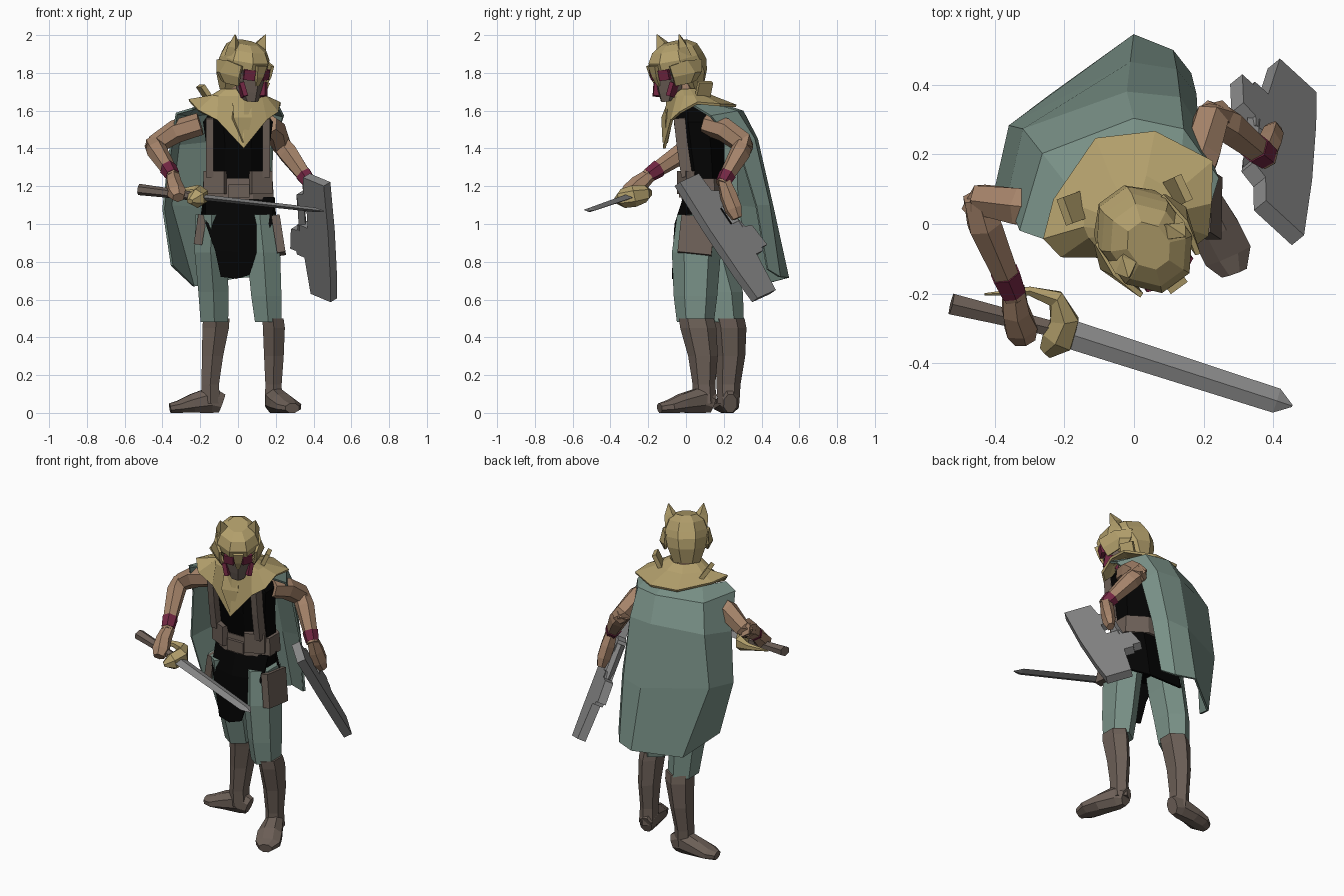
import bpy, bmesh
from math import pi, cos, sin, radians
from mathutils import Vector, Matrix

def colour(name, rgb):
    m = bpy.data.materials.new(name)
    m.diffuse_color = (*rgb, 1)
    return m

TEAL = colour("teal", (0.19, 0.28, 0.24))
GOLD = colour("gold", (0.45, 0.35, 0.15))
BROWN = colour("brown", (0.15, 0.115, 0.095))
SKIN = colour("skin", (0.38, 0.23, 0.145))
RED = colour("red", (0.17, 0.02, 0.055))
BLACK = colour("black", (0.001, 0.001, 0.001))
STEEL = colour("steel", (0.25, 0.25, 0.25))

def build(name, verts, faces, mat=None, thick=0):
    me = bpy.data.meshes.new(name)
    me.from_pydata([tuple(v) for v in verts], [], faces)
    bm = bmesh.new()
    bm.from_mesh(me)
    bmesh.ops.recalc_face_normals(bm, faces=bm.faces)
    bm.to_mesh(me)
    bm.free()
    ob = bpy.data.objects.new(name, me)
    bpy.context.collection.objects.link(ob)
    if mat:
        me.materials.append(mat)
    if thick:
        mod = ob.modifiers.new("thickness", 'SOLIDIFY')
        mod.thickness, mod.offset = thick, 0
    return ob

def skin_rings(name, rings, mat):
    n = len(rings[0])
    faces = [(i*n+k, i*n+(k+1) % n, (i+1)*n+(k+1) % n, (i+1)*n+k)
             for i in range(len(rings)-1) for k in range(n)]
    faces += [tuple(range(n)), tuple(range((len(rings)-1)*n, len(rings)*n))]
    return build(name, [v for r in rings for v in r], faces, mat)

def stack(name, rows, mat, n=8):
    """Horizontal rings: x, y, z, rx, ry."""
    f = 1/cos(pi/n)
    return skin_rings(name, [[(x+rx*f*cos((k+.5)*2*pi/n), y+ry*f*sin((k+.5)*2*pi/n), z)
                              for k in range(n)] for x, y, z, rx, ry in rows], mat)

def limb(name, rows, mat, n=6, off=0.5):
    """Rings square to a path: x, y, z, half width, half height."""
    p = [Vector(r[:3]) for r in rows]
    f = 1/cos(pi/n) if off else 1
    rings = []
    for i, r in enumerate(rows):
        t = (p[min(i+1, len(p)-1)] - p[max(i-1, 0)]).normalized()
        s = t.cross((0, 0, 1))
        s = s.normalized() if s.length > .05 else Vector((1, 0, 0))
        u = s.cross(t)
        rings.append([p[i] + s*r[3]*f*cos((k+off)*2*pi/n) + u*r[4]*f*sin((k+off)*2*pi/n)
                      for k in range(n)])
    return skin_rings(name, rings, mat)

def sheet(name, rows, mat, thick=0.012, closed=False):
    n = len(rows[0])
    m = n if closed else n-1
    faces = [(i*n+k, i*n+(k+1) % n, (i+1)*n+(k+1) % n, (i+1)*n+k)
             for i in range(len(rows)-1) for k in range(m)]
    return build(name, [v for r in rows for v in r], faces, mat, thick)

def box(name, c, size, mat, rot=(0, 0, 0)):
    x, y, z = (s/2 for s in size)
    r = [[(-x, -y, h), (x, -y, h), (x, y, h), (-x, y, h)] for h in (-z, z)]
    ob = skin_rings(name, r, mat)
    ob.location, ob.rotation_euler = c, [radians(a) for a in rot]
    return ob

# Boots, feet and trousers
stack("left_boot", [(.188, .1, .05, .046, .055), (.188, .095, .15, .043, .052), (.19, .09, .3, .052, .068),
                    (.19, .065, .45, .058, .083), (.185, .055, .5, .056, .08)], BROWN, 6)
stack("right_boot", [(-.145, .225, .05, .05, .05), (-.147, .225, .15, .046, .055), (-.135, .235, .3, .056, .068),
                     (-.118, .23, .45, .07, .078), (-.115, .22, .5, .07, .078)], BROWN, 6)
limb("left_foot", [(.178, .145, .05, .035, .05), (.19, .09, .07, .05, .07), (.235, -.02, .05, .07, .05),
                   (.27, -.09, .033, .07, .033), (.288, -.14, .025, .038, .025)], BROWN, 8)
limb("right_foot", [(-.085, .235, .05, .035, .05), (-.14, .23, .07, .05, .07), (-.24, .22, .05, .06, .05),
                    (-.31, .21, .033, .064, .033), (-.36, .205, .025, .035, .025)], BROWN, 8)
stack("left_trouser", [(.16, .05, .48, .07, .085), (.15, .05, .62, .08, .1), (.135, .055, .85, .088, .112),
                       (.115, .08, 1.05, .08, .11)], TEAL, 6)
stack("right_trouser", [(-.125, .205, .48, .073, .088), (-.13, .18, .64, .08, .105),
                        (-.145, .12, .85, .085, .112), (-.14, .09, 1.05, .085, .11)], TEAL, 6)

# Body, belt, loincloth and hip guards
stack("torso", [(0, .1, .96, .16, .12), (0, .1, 1.2, .165, .105), (0, .08, 1.4, .165, .125),
                (0, .065, 1.54, .185, .13), (0, .05, 1.62, .13, .1)], BLACK)
stack("belt", [(0, .1, 1.13, .19, .125), (0, .1, 1.24, .183, .118)], BROWN)
box("belt_buckle", (.005, -.025, 1.175), (.11, .025, .07), BROWN)
for s in (1, -1):
    box("belt_flap", (s*.115, .005, 1.22), (.12, .06, .12), BROWN, (0, 0, s*25))
    limb("chest_strap", [(s*.15, .005, 1.25, .02, .03), (s*.15, -.02, 1.42, .02, .03),
                         (s*.15, -.035, 1.56, .02, .03)], BROWN, 4)
sheet("front_loincloth", [[(-.17, .03, 1.14), (0, -.01, 1.14), (.19, .03, 1.14)],
                          [(-.17, -.01, 1.0), (0, -.055, 1.0), (.18, -.01, 1.0)],
                          [(-.12, -.04, .86), (0, -.065, .85), (.1, -.04, .86)],
                          [(-.09, -.05, .72), (-.01, -.068, .71), (.06, -.05, .73)]], BLACK)
sheet("back_loincloth", [[(-.18, .13, 1.14), (-.1, .2, 1.14), (.1, .2, 1.14), (.19, .1, 1.14)],
                         [(-.2, .16, 1.0), (-.11, .24, 1.0), (.11, .24, 1.0), (.2, .13, 1.0)],
                         [(-.18, .21, .87), (-.11, .27, .82), (.11, .27, .82), (.2, .16, .88)]], BLACK)
box("left_hip_guard", (.215, .055, .94), (.045, .18, .2), BROWN, (-6, -9, 0))
box("right_hip_guard", (-.2, .08, .97), (.045, .17, .16), BROWN, (0, 9, 0))

# Cape
sheet("cape", [
    [(-.24, -.05, 1.61), (-.19, .11, 1.63), (0, .18, 1.635), (.13, .15, 1.63), (.21, .03, 1.63)],
    [(-.325, -.02, 1.585), (-.26, .2, 1.575), (0, .3, 1.595), (.14, .27, 1.595), (.24, .13, 1.57)],
    [(-.36, .07, 1.38), (-.315, .27, 1.42), (-.02, .375, 1.45), (.13, .36, 1.45), (.18, .28, 1.4)],
    [(-.395, .1, 1.08), (-.355, .28, 1.1), (-.01, .46, 1.08), (.12, .44, 1.1), (.175, .37, 1.1)],
    [(-.35, .17, .78), (-.235, .37, .67), (0, .54, .715), (.11, .495, .72), (.16, .43, .76)]], TEAL)

# Collar shawl with pointed edge
inner, middle, outer = [], [], [
    (.03, -.115, 1.4), (.15, -.075, 1.55), (.21, -.03, 1.59), (.22, .06, 1.64), (.225, .18, 1.63),
    (.06, .265, 1.625), (-.11, .245, 1.63), (-.23, .07, 1.645), (-.26, -.04, 1.655), (-.21, -.09, 1.6),
    (-.11, -.09, 1.55)]
for x, y, z in outer:
    d = Vector((x, y-.02, 0)).normalized()
    inner.append((d.x*.085, d.y*.085+.005, 1.71))
    middle.append((d.x*.145, d.y*.12+.02, 1.675))
sheet("collar", [inner, middle, outer], GOLD, .014, True)
limb("collar_front_ridge", [(.02, -.07, 1.66, .05, .02), (.02, -.1, 1.56, .05, .02), (.03, -.11, 1.43, .01, .01)],
     GOLD, 4)
box("right_collar_clasp", (-.175, .045, 1.695), (.025, .08, .09), GOLD, (0, -35, 20))
box("left_collar_clasp", (.125, .095, 1.71), (.025, .08, .09), GOLD, (0, 25, 25))
stack("neck", [(.01, .02, 1.6, .065, .065), (.02, -.03, 1.76, .055, .06)], SKIN, 6)

# Arms and hands
def arm(side, up, fore, hand):
    limb(side+"_upper_arm", up, SKIN)
    limb(side+"_forearm", fore, SKIN)
    a, b = Vector(fore[-1][:3]), Vector(fore[-2][:3])
    c, e = a.lerp(b, .05), a.lerp(b, .32)
    limb(side+"_wristband", [(*c, .034, .034), (*e, .04, .042)], RED)
    limb(side+"_hand", hand, SKIN)

arm("left", [(.16, .1, 1.53, .045, .05), (.195, .2, 1.5, .05, .055), (.22, .3, 1.43, .047, .052),
             (.25, .31, 1.39, .042, .042)],
    [(.21, .31, 1.44, .042, .042), (.265, .285, 1.375, .047, .05), (.385, .19, 1.21, .031, .031)],
    [(.375, .2, 1.23, .031, .03), (.385, .225, 1.15, .033, .042), (.395, .25, 1.08, .03, .042),
     (.4, .27, 1.03, .02, .025)])
arm("right", [(-.2, .04, 1.53, .05, .052), (-.33, .05, 1.49, .052, .054), (-.44, .07, 1.42, .042, .045),
              (-.455, .04, 1.395, .038, .042)],
    [(-.45, .08, 1.425, .04, .042), (-.43, .0, 1.39, .047, .05), (-.342, -.21, 1.25, .031, .031)],
    [(-.345, -.19, 1.26, .031, .031), (-.34, -.25, 1.21, .038, .043), (-.325, -.3, 1.165, .045, .043),
     (-.315, -.335, 1.14, .03, .025)])

# Sword
limb("sword_grip", [(-.525, -.23, 1.183, .03, .026), (-.4, -.26, 1.168, .026, .023),
                    (-.22, -.305, 1.145, .022, .02)], BROWN)
limb("sword_blade", [(-.22, -.305, 1.145, .042, .016), (.41, -.508, 1.075, .036, .012),
                     (.455, -.523, 1.068, .003, .002)], STEEL, 4, 0)
limb("sword_guard", [(-.255, -.37, 1.12, .02, .012), (-.22, -.335, 1.135, .045, .045), (-.2, -.275, 1.148, .04, .05),
                     (-.225, -.215, 1.16, .025, .04), (-.3, -.193, 1.165, .013, .02),
                     (-.43, -.202, 1.17, .003, .003)], GOLD, 6)

# Shield: stepped plate in its own tilted frame
origin = Vector((.355, .06, 1.26))
u = Vector((.705, -.646, -.294)).normalized()
lng = Vector((.054, .551, -.833)).normalized()
nrm = u.cross(lng).normalized()
prof = [(.01, 0), (.165, 0), (.175, .3), (.17, .58), (.16, .74), (.01, .74), (-.02, .52), (-.075, .52),
        (-.08, .5), (-.125, .5), (-.11, .37), (-.06, .36), (-.055, .32), (.02, .32), (.02, .22), (-.05, .2),
        (-.05, .13), (.0, .11)]
skin_rings("shield", [[origin + u*a + lng*b + nrm*t for a, b in prof] for t in (-.025, .025)], STEEL)
limb("shield_handle", [(*(origin - u*.045 + lng*b), .018, .02) for b in (.15, .36)], STEEL, 4)

# Head and beast helmet, turned to one side and bowed
head = [
    stack("helmet", [(0, .05, 1.68, .075, .06), (0, .035, 1.77, .108, .11), (0, .0, 1.83, .12, .15),
                     (0, -.01, 1.87, .118, .145), (0, -.005, 1.92, .098, .12), (0, 0, 1.95, .055, .07)], GOLD),
    stack("face", [(0, -.11, 1.66, .035, .035), (0, -.085, 1.71, .06, .06), (0, -.06, 1.84, .08, .085)],
          BROWN, 6),
    limb("nose_guard", [(0, -.15, 1.86, .03, .025), (0, -.15, 1.8, .02, .02), (0, -.145, 1.75, .01, .01)], GOLD, 4)]
for s in (1, -1):
    head += [
        limb("ear", [(s*.07, -.01, 1.88, .035, .045), (s*.09, -.015, 1.94, .022, .028),
                     (s*.1, -.03, 2.0, .002, .002)], GOLD, 4),
        box("eye_panel", (s*.045, -.125, 1.805), (.06, .05, .055), RED, (0, 0, s*25)),
        box("jaw_panel", (s*.055, -.1, 1.715), (.025, .085, .075), RED, (-20, s*20, s*20)),
        sheet("cheek_guard", [[(s*.1, -.13, 1.85), (s*.125, -.03, 1.86), (s*.115, .07, 1.84)],
                              [(s*.1, -.12, 1.79), (s*.145, -.01, 1.79), (s*.12, .05, 1.78)],
                              [(s*.085, -.105, 1.74), (s*.12, -.03, 1.74), (s*.115, .01, 1.745)]], GOLD, .015)]
for ob in head:
    ob.matrix_world = Matrix.Translation((.022, -.035, 1.815)) @ Matrix.Rotation(radians(36), 4, 'Z') @ \
        Matrix.Rotation(radians(13), 4, 'X') @ Matrix.Translation((0, 0, -1.8)) @ \
        Matrix.LocRotScale(ob.location, ob.rotation_euler, ob.scale)
